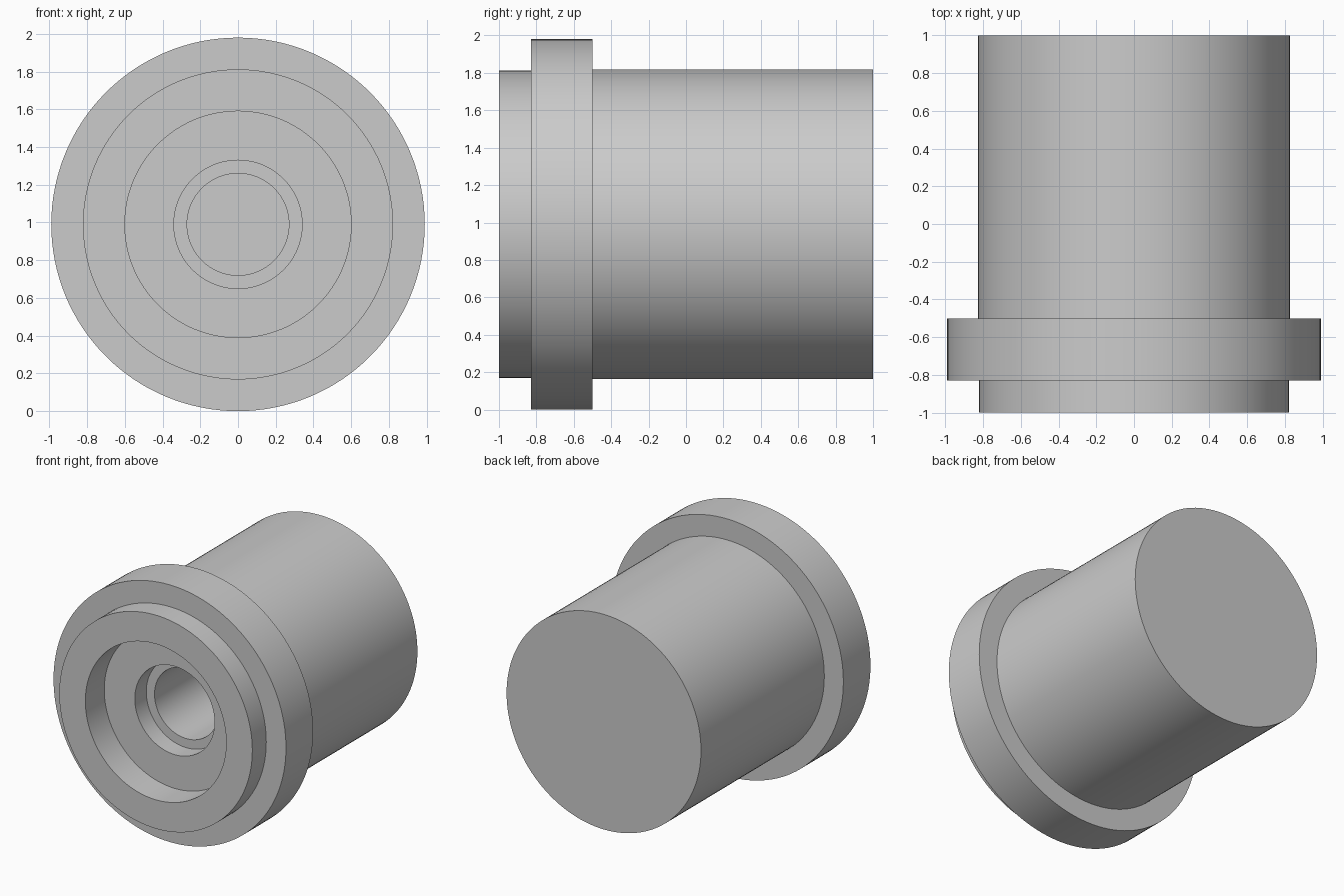
import bpy
import bmesh
import math
from mathutils import Matrix, Vector

cube = bpy.data.objects.get("Cube")
if cube:
    bpy.data.objects.remove(cube, do_unlink=True)

SEGMENTS = 128
FLANGE_R = 0.99
BODY_R = 0.828
LIP_R = 0.822

grey = bpy.data.materials.new("plain_grey")
grey.use_nodes = True
colour = (0.6, 0.6, 0.6, 1.0)
grey.diffuse_color = colour
grey.node_tree.nodes["Principled BSDF"].inputs["Base Color"].default_value = colour


def lathe(name, profile):
    """Turn a (radius, y) profile about the front-to-back axis."""
    bm = bmesh.new()
    verts = [bm.verts.new((r, y, 0)) for r, y in profile]
    edges = [bm.edges.new(pair) for pair in zip(verts, verts[1:])]
    bmesh.ops.spin(bm, geom=verts + edges, cent=(0, 0, 0), axis=(0, 1, 0),
                   angle=math.tau, steps=SEGMENTS, use_merge=True)
    bmesh.ops.remove_doubles(bm, verts=bm.verts[:], dist=0.0001)
    bmesh.ops.recalc_face_normals(bm, faces=bm.faces[:])
    bmesh.ops.translate(bm, verts=bm.verts[:], vec=Vector((0, 0, FLANGE_R)))
    mesh = bpy.data.meshes.new(name)
    bm.to_mesh(mesh)
    bm.free()
    mesh.materials.append(grey)
    obj = bpy.data.objects.new(name, mesh)
    bpy.context.collection.objects.link(obj)
    bpy.ops.object.select_all(action="DESELECT")
    obj.select_set(True)
    bpy.context.view_layer.objects.active = obj
    bpy.ops.object.shade_smooth_by_angle(angle=math.radians(30))
    return obj


# Closed back, long barrel, flange, front lip, then the stepped blind bore
lathe("flanged_bushing", [
    (0, 1), (BODY_R, 1), (BODY_R, -0.5),
    (FLANGE_R, -0.5), (FLANGE_R, -0.83),
    (LIP_R, -0.83), (LIP_R, -1),
    (0.6, -1), (0.6, -0.77),
    (0.34, -0.77), (0.34, -0.63),
    (0.27, -0.63), (0.27, 0.8), (0, 0.8),
])
